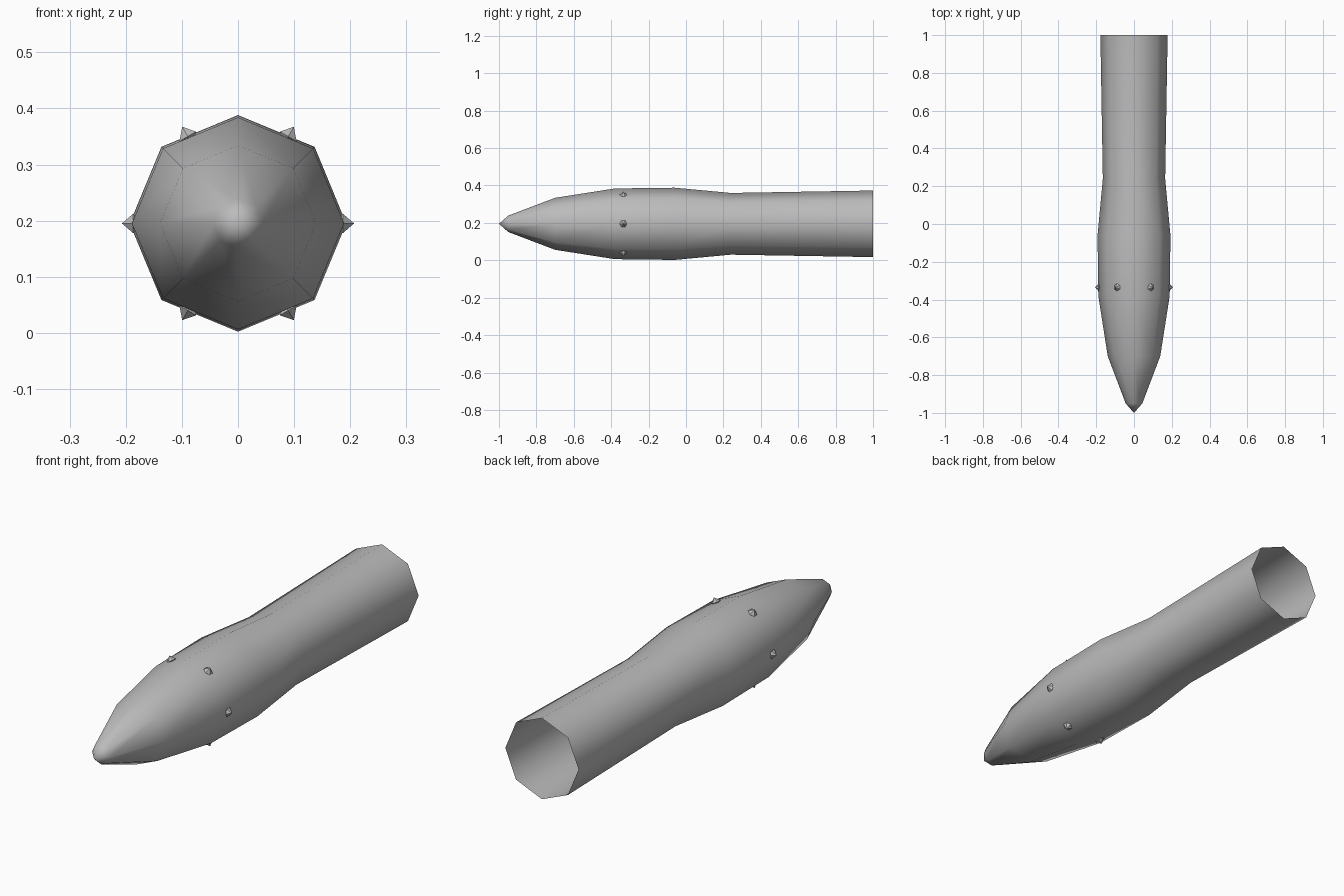
import bpy, bmesh
from math import cos, sin, pi, radians
from mathutils import Matrix, Vector

cube = bpy.data.objects.get("Cube")
if cube:
    bpy.data.objects.remove(cube)

SIDES = 8
AXIS_Z = 0.195

grey = bpy.data.materials.new("plain grey")
grey.use_nodes = True
GREY = (0.5, 0.5, 0.5, 1)
grey.diffuse_color = GREY
grey.node_tree.nodes["Principled BSDF"].inputs["Base Color"].default_value = GREY


def add_object(name, bm, smooth_angle):
    mesh = bpy.data.meshes.new(name)
    bm.to_mesh(mesh)
    bm.free()
    mesh.materials.append(grey)
    obj = bpy.data.objects.new(name, mesh)
    bpy.context.collection.objects.link(obj)
    bpy.ops.object.select_all(action='DESELECT')
    obj.select_set(True)
    bpy.context.view_layer.objects.active = obj
    bpy.ops.object.shade_smooth_by_angle(angle=radians(smooth_angle))
    return obj


# Eight-sided hull, open at the back: (y, radius) rings behind a pointed nose
profile = [(-0.95, 0.044), (-0.70, 0.139), (-0.38, 0.189),
           (-0.06, 0.193), (0.24, 0.165), (1.0, 0.178)]
bm = bmesh.new()
tip = bm.verts.new((0, -1, AXIS_Z))
rings = []
for y, r in profile:
    rings.append([bm.verts.new((r * cos(2 * pi * i / SIDES), y,
                                AXIS_Z + r * sin(2 * pi * i / SIDES)))
                  for i in range(SIDES)])
for i in range(SIDES):
    j = (i + 1) % SIDES
    bm.faces.new((tip, rings[0][i], rings[0][j]))
    for a, b in zip(rings, rings[1:]):
        bm.faces.new((a[i], b[i], b[j], a[j]))
bmesh.ops.recalc_face_normals(bm, faces=bm.faces)
# Normals must point away from the axis
face = bm.faces[-1]
if face.normal.dot(face.calc_center_median() - Vector((0, 0.6, AXIS_Z))) < 0:
    bmesh.ops.reverse_faces(bm, faces=bm.faces)
add_object("hull", bm, 60)

# Six small faceted studs around the widest part
for k in range(6):
    angle = k * pi / 3
    reach = 0.187 if k % 3 == 0 else 0.179
    bm = bmesh.new()
    bmesh.ops.create_uvsphere(bm, u_segments=6, v_segments=4, radius=0.02)
    # Flatten the middle rings into a double cone pointing outward
    for v in bm.verts:
        if 0.005 < abs(v.co.z) < 0.018:
            v.co.z *= 0.7
            v.co.xy *= 0.7
    bm.transform(Matrix.Translation((reach * cos(angle), -0.335,
                                     AXIS_Z + reach * sin(angle)))
                 @ Matrix.Rotation(-angle, 4, 'Y')
                 @ Matrix.Rotation(pi / 2, 4, 'Y'))
    add_object(f"stud_{k + 1}", bm, 30)
